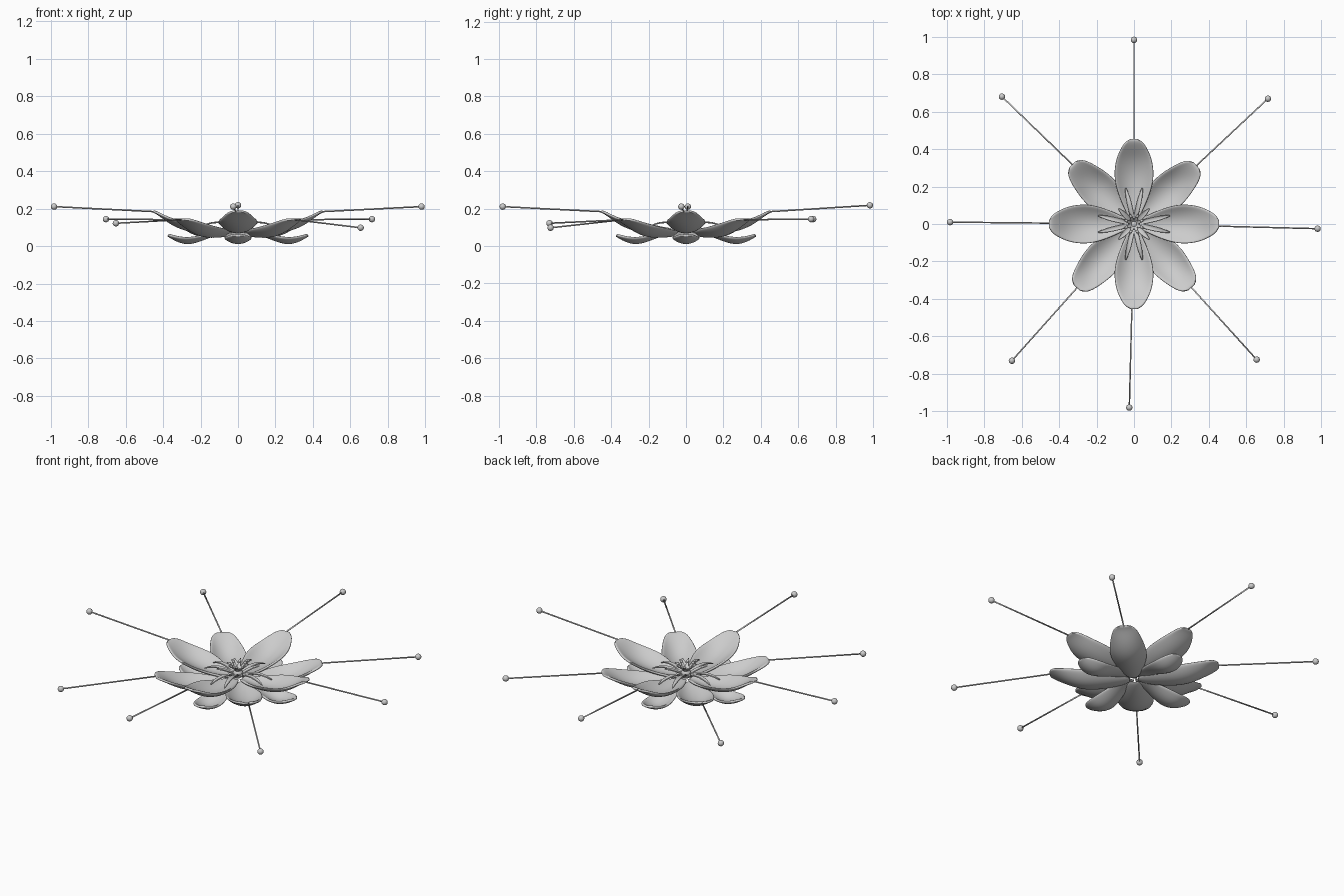
import bpy, bmesh, math
from mathutils import Vector, Matrix

old = bpy.data.objects.get("Cube")
if old:
    bpy.data.objects.remove(old, do_unlink=True)

grey = bpy.data.materials.new("plain grey")
grey.use_nodes = True
grey.diffuse_color = (0.6, 0.6, 0.6, 1)
grey.node_tree.nodes["Principled BSDF"].inputs["Base Color"].default_value = (0.6, 0.6, 0.6, 1)


def finish(name, bm):
    bmesh.ops.recalc_face_normals(bm, faces=bm.faces[:])
    for f in bm.faces:
        f.smooth = True
    mesh = bpy.data.meshes.new(name)
    bm.to_mesh(mesh)
    bm.free()
    mesh.materials.append(grey)
    obj = bpy.data.objects.new(name, mesh)
    bpy.context.collection.objects.link(obj)
    return obj


def petal(name, rows, angle, thickness):
    """Cupped leaf; each row is radius, height, half width, rise of the edges."""
    bm = bmesh.new()
    grid = []
    for r, z, w, cup in rows:
        grid.append([bm.verts.new((r, v * w, z + cup * v * v))
                     for v in (-1, -0.75, -0.4, 0, 0.4, 0.75, 1)])
    for a, b in zip(grid, grid[1:]):
        for i in range(len(a) - 1):
            bm.faces.new((a[i], b[i], b[i + 1], a[i + 1]))
    bm.transform(Matrix.Rotation(math.radians(angle), 4, "Z"))
    obj = finish(name, bm)
    solid = obj.modifiers.new("thickness", "SOLIDIFY")
    solid.thickness = thickness
    solid.offset = 0
    sub = obj.modifiers.new("smooth", "SUBSURF")
    sub.levels = sub.render_levels = 2
    return obj


def rod(name, start, end, radius):
    a, b = Vector(start), Vector(end)
    turn = (b - a).to_track_quat("Z", "Y").to_matrix().to_4x4()
    bm = bmesh.new()
    bmesh.ops.create_cone(bm, segments=10, radius1=radius, radius2=radius, cap_ends=True,
                          depth=(b - a).length, matrix=Matrix.Translation((a + b) / 2) @ turn)
    return finish(name, bm)


def ball(name, centre, radius):
    bm = bmesh.new()
    bmesh.ops.create_uvsphere(bm, u_segments=20, v_segments=12, radius=radius,
                              matrix=Matrix.Translation(centre))
    return finish(name, bm)


# Petal tiers
upper = [(0.02, 0.085, 0.02, 0.005), (0.1, 0.073, 0.06, 0.02), (0.2, 0.071, 0.1, 0.05),
         (0.28, 0.084, 0.107, 0.05), (0.35, 0.115, 0.095, 0.03), (0.4, 0.153, 0.072, 0.012),
         (0.435, 0.179, 0.05, 0.003), (0.455, 0.186, 0.018, 0)]
middle = [(0.02, 0.07, 0.02, 0.005), (0.1, 0.055, 0.06, 0.02), (0.2, 0.047, 0.097, 0.045),
          (0.28, 0.052, 0.1, 0.05), (0.35, 0.08, 0.086, 0.04), (0.4, 0.112, 0.073, 0.02),
          (0.44, 0.138, 0.055, 0.006), (0.458, 0.143, 0.022, 0)]
lower = [(0.04, 0.08, 0.02, 0), (0.12, 0.065, 0.045, 0.01), (0.2, 0.03, 0.068, 0.025),
         (0.27, 0.009, 0.076, 0.035), (0.33, 0.03, 0.062, 0.022), (0.365, 0.053, 0.035, 0.008),
         (0.375, 0.058, 0.012, 0)]
for i in range(4):
    petal(f"upper_petal_{i}", upper, 90 * i, 0.014)
    petal(f"lower_petal_{i}", lower, 90 * i, 0.014)

# Long filaments with round ends; each starts at a petal tip
ends = [(0.98, -0.025, 0.211), (0.715, 0.669, 0.144), (0, 0.983, 0.218), (-0.705, 0.68, 0.144),
        (-0.982, 0.01, 0.211), (-0.652, -0.73, 0.122), (-0.025, -0.98, 0.211),
        (0.655, -0.724, 0.098)]
for i, end in enumerate(ends):
    angle = math.atan2(end[1], end[0])
    reach, height = 0.447, 0.184
    if i % 2:
        reach, height = 0.45, 0.141
        petal(f"middle_petal_{i}", middle, math.degrees(angle), 0.014)
    rod(f"filament_{i}", (reach * math.cos(angle), reach * math.sin(angle), height), end, 0.004)
    ball(f"filament_end_{i}", end, 0.017)

# Central star: slim outer leaves, arched forks and an upright crown with beads
spike = [(0.01, 0.1, 0.012, 0.002), (0.05, 0.125, 0.016, 0.005),
         (0.09, 0.14, 0.012, 0.004), (0.12, 0.145, 0.002, 0)]
fork = [(0.01, 0.1, 0.01, 0.002), (0.08, 0.127, 0.014, 0.004),
        (0.15, 0.125, 0.013, 0.004), (0.2, 0.105, 0.002, 0)]
crown = [(0.0, 0.11, 0.01, 0), (0.025, 0.145, 0.011, 0.003), (0.065, 0.172, 0.002, 0)]
for i in range(4):
    petal(f"star_leaf_{i}", spike, 90 * i + 45, 0.006)
    for side in (-1, 1):
        petal(f"forked_leaf_{i}_{side}", fork, 90 * i + 13 * side, 0.006)
        turn = 90 * i + 22.5 * side
        petal(f"crown_leaf_{i}_{side}", crown, turn, 0.006)
        bead = Matrix.Rotation(math.radians(turn), 3, "Z") @ Vector((0.045, 0, 0.163))
        ball(f"crown_bead_{i}_{side}", bead, 0.008)
ball("flower_heart", (0, 0, 0.11), 0.028)
